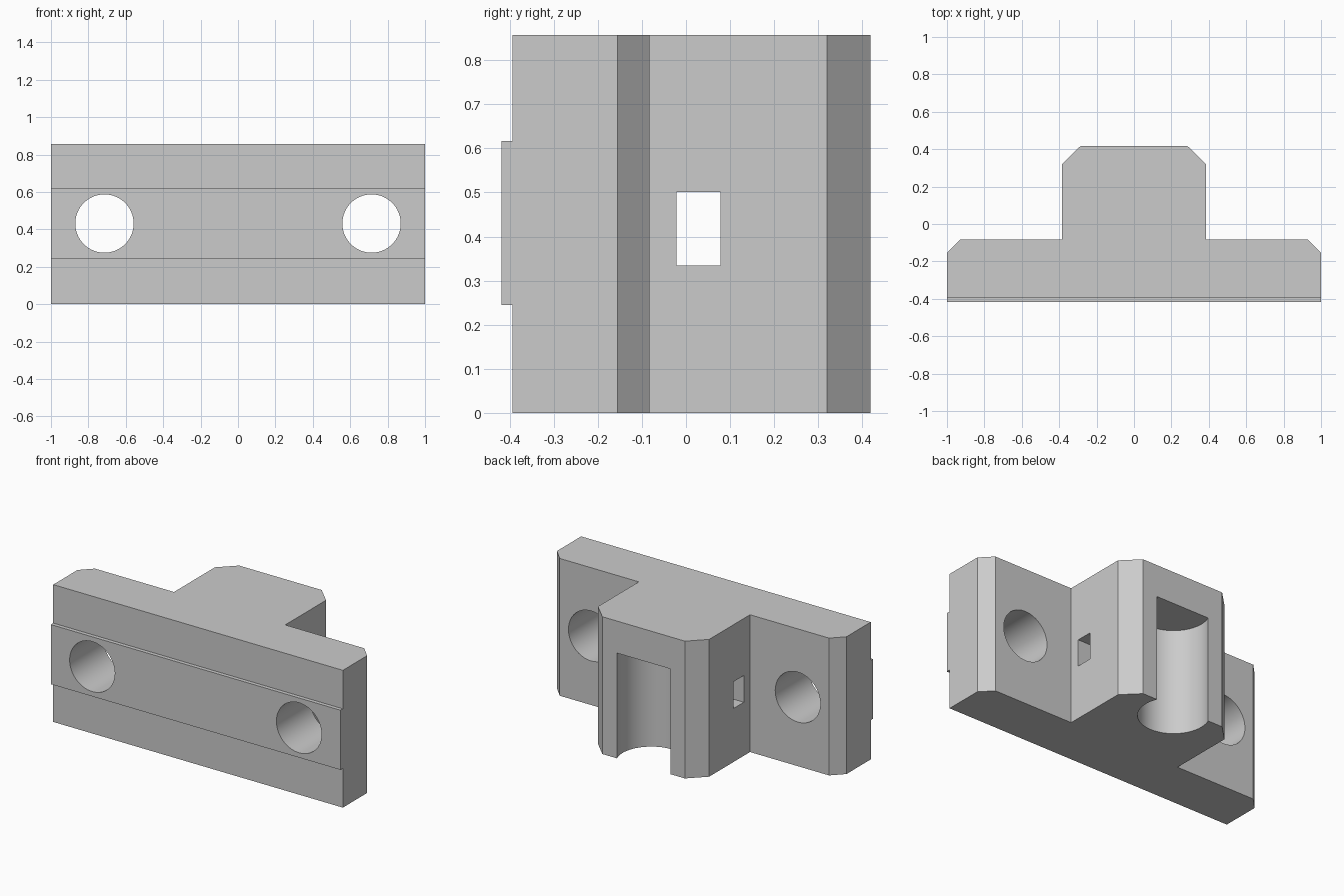
import bpy
import bmesh
from math import pi, radians

if "Cube" in bpy.data.objects:
    bpy.data.objects.remove(bpy.data.objects["Cube"])

HEIGHT = 0.857
FRONT, BACK = -0.418, 0.418

grey = bpy.data.materials.new("light grey plastic")
grey.use_nodes = True
colour = (0.6, 0.6, 0.6, 1)
grey.diffuse_color = colour
grey.node_tree.nodes["Principled BSDF"].inputs["Base Color"].default_value = colour


def finish(name, bm):
    bmesh.ops.recalc_face_normals(bm, faces=bm.faces)
    mesh = bpy.data.meshes.new(name)
    bm.to_mesh(mesh)
    bm.free()
    mesh.materials.append(grey)
    obj = bpy.data.objects.new(name, mesh)
    bpy.context.collection.objects.link(obj)
    return obj


def box(name, low, high):
    bm = bmesh.new()
    bmesh.ops.create_cube(bm, size=1)
    for v in bm.verts:
        v.co = [h if c > 0 else l for c, l, h in zip(v.co, low, high)]
    return finish(name, bm)


def cylinder(name, radius, depth, centre, tilt=0):
    bpy.ops.mesh.primitive_cylinder_add(vertices=64, radius=radius, depth=depth,
                                        location=centre, rotation=(tilt, 0, 0))
    obj = bpy.context.object
    obj.name = name
    obj.data.materials.append(grey)
    return obj


# Flange and central block: one chamfered T outline, extruded upward
half = [(1, FRONT), (1, -0.155), (0.93, -0.083), (0.384, -0.083),
        (0.384, 0.32), (0.285, BACK)]
outline = half + [(-x, y) for x, y in reversed(half)]
bm = bmesh.new()
base = bm.faces.new([bm.verts.new((x, y, 0)) for x, y in outline])
top = bmesh.ops.extrude_face_region(bm, geom=[base])["geom"]
for v in top:
    if isinstance(v, bmesh.types.BMVert):
        v.co.z = HEIGHT
bracket = finish("mounting_bracket", bm)

# Cutters: rebates beside the front rib, bolt holes, tie slot and rear pocket
pocket_top = 0.657
cutters = [
    box("upper_rebate_cutter", (-1.2, -0.6, 0.617), (1.2, -0.394, 1)),
    box("lower_rebate_cutter", (-1.2, -0.6, -0.2), (1.2, -0.394, 0.245)),
    box("tie_slot_cutter", (-0.6, -0.022, 0.334), (0.6, 0.078, 0.501)),
    cylinder("pocket_cutter", 0.2, pocket_top + 0.2, (0, 0.341, pocket_top / 2 - 0.1)),
]
for side, x in (("left", 0.714), ("right", -0.714)):
    cutters.append(cylinder(side + "_bolt_hole_cutter", 0.156, 1,
                            (x, -0.25, 0.431), pi / 2))

bpy.context.view_layer.update()
for cutter in cutters:
    mod = bracket.modifiers.new(cutter.name, "BOOLEAN")
    mod.operation = "DIFFERENCE"
    mod.solver = "EXACT"
    mod.object = cutter
    bpy.ops.object.select_all(action="DESELECT")
    bracket.select_set(True)
    bpy.context.view_layer.objects.active = bracket
    bpy.ops.object.modifier_apply(modifier=mod.name)
    bpy.data.objects.remove(cutter)

# Smooth bores, crisp edges
bpy.ops.object.shade_smooth_by_angle(angle=radians(25))
